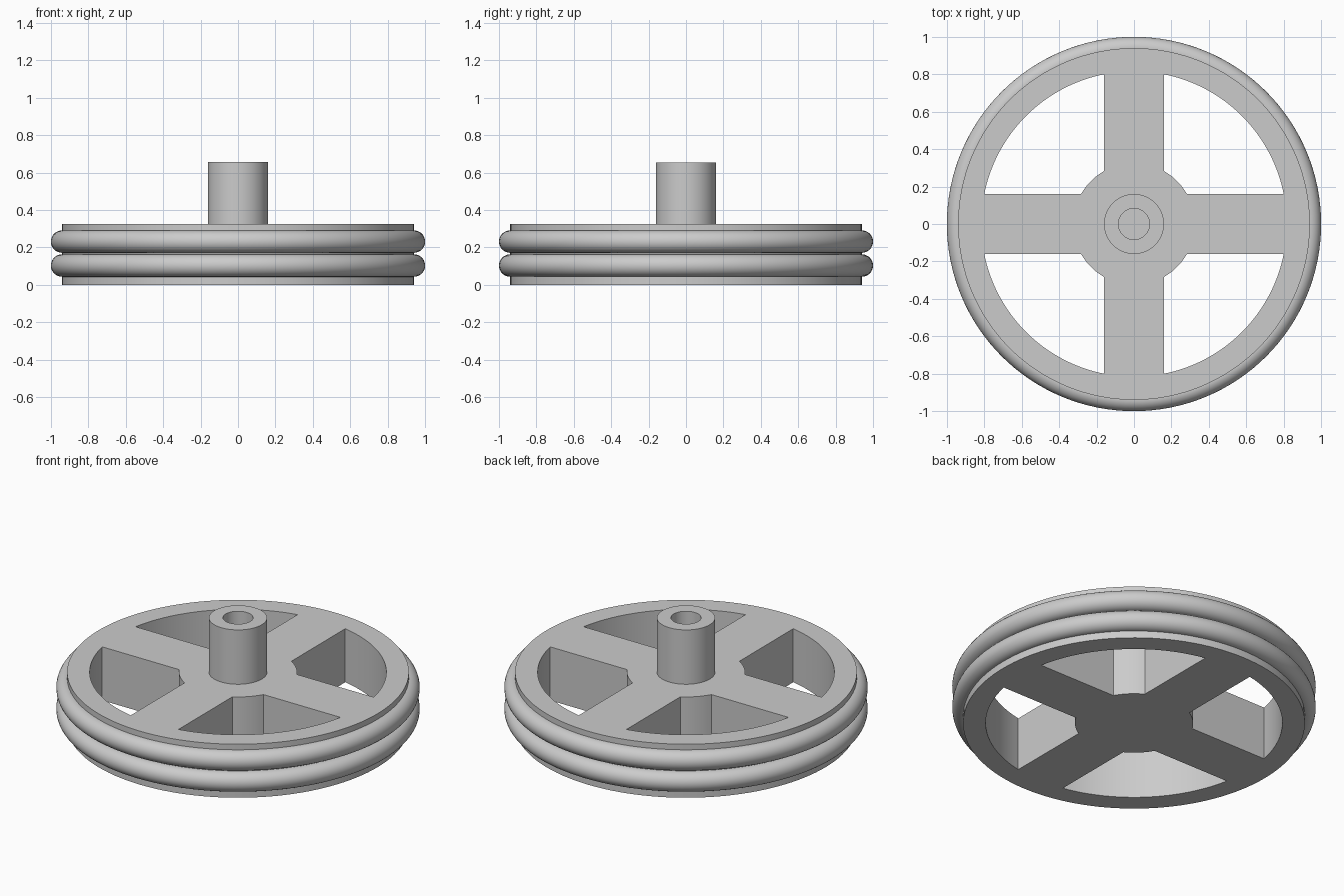
import bpy
import bmesh
import math

if "Cube" in bpy.data.objects:
    bpy.data.objects.remove(bpy.data.objects["Cube"], do_unlink=True)

RIM_OUTER, RIM_INNER = 0.94, 0.816
HUB, SPOKE_HALF = 0.325, 0.16
THICK, TOP = 0.325, 0.655
SHAFT, BORE = 0.16, 0.083

grey = bpy.data.materials.new("Light Grey")
grey.use_nodes = True
grey.diffuse_color = (0.6, 0.6, 0.6, 1)
grey.node_tree.nodes["Principled BSDF"].inputs["Base Color"].default_value = (0.6, 0.6, 0.6, 1)


def finish(name, bm):
    """Turn a bmesh into a shaded object."""
    bmesh.ops.recalc_face_normals(bm, faces=bm.faces[:])
    mesh = bpy.data.meshes.new(name)
    bm.to_mesh(mesh)
    bm.free()
    mesh.materials.append(grey)
    for p in mesh.polygons:
        p.use_smooth = True
    mesh.set_sharp_from_angle(angle=math.radians(30))
    obj = bpy.data.objects.new(name, mesh)
    bpy.context.scene.collection.objects.link(obj)
    return obj


def arc(radius, start, end, steps):
    return [(radius * math.cos(a), radius * math.sin(a))
            for a in (start + (end - start) * i / steps for i in range(steps + 1))]


def add_loop(bm, points):
    verts = [bm.verts.new((x, y, 0)) for x, y in points]
    for a, b in zip(verts, verts[1:] + verts[:1]):
        bm.edges.new((a, b))


def lathe(name, profile, steps=128):
    """Spin a closed (radius, height) profile around z."""
    bm = bmesh.new()
    rings = []
    for i in range(steps):
        a = 2 * math.pi * i / steps
        rings.append([bm.verts.new((r * math.cos(a), r * math.sin(a), z)) for r, z in profile])
    n = len(profile)
    for i in range(steps):
        r0, r1 = rings[i], rings[(i + 1) % steps]
        for j in range(n):
            k = (j + 1) % n
            bm.faces.new((r0[j], r1[j], r1[k], r0[k]))
    return finish(name, bm)


# Wheel plate: a disc with four pockets that leave rim, spokes and hub
bm = bmesh.new()
add_loop(bm, arc(RIM_OUTER, 0, 2 * math.pi, 128)[:-1])
outer_a = math.asin(SPOKE_HALF / RIM_INNER)
hub_a = math.asin(SPOKE_HALF / HUB)
for quarter in range(4):
    q = quarter * math.pi / 2
    end = q + math.pi / 2
    add_loop(bm, arc(RIM_INNER, q + outer_a, end - outer_a, 24)
             + arc(HUB, end - hub_a, q + hub_a, 10))
bmesh.ops.triangle_fill(bm, use_beauty=True, use_dissolve=False, edges=bm.edges[:])
plate = bmesh.ops.extrude_face_region(bm, geom=bm.faces[:], use_keep_orig=True)
bmesh.ops.translate(bm, vec=(0, 0, THICK),
                    verts=[v for v in plate["geom"] if isinstance(v, bmesh.types.BMVert)])
finish("wheel_plate", bm)

# Hollow shaft standing on the hub
lathe("hub_shaft", [(BORE, THICK), (SHAFT, THICK), (SHAFT, TOP), (BORE, TOP)], 64)

# Two round tyre rings
for name, z in (("lower_tyre_ring", 0.103), ("upper_tyre_ring", 0.231)):
    section = [(RIM_OUTER + x, z + y) for x, y in arc(0.06, 0, 2 * math.pi, 28)[:-1]]
    lathe(name, section)
